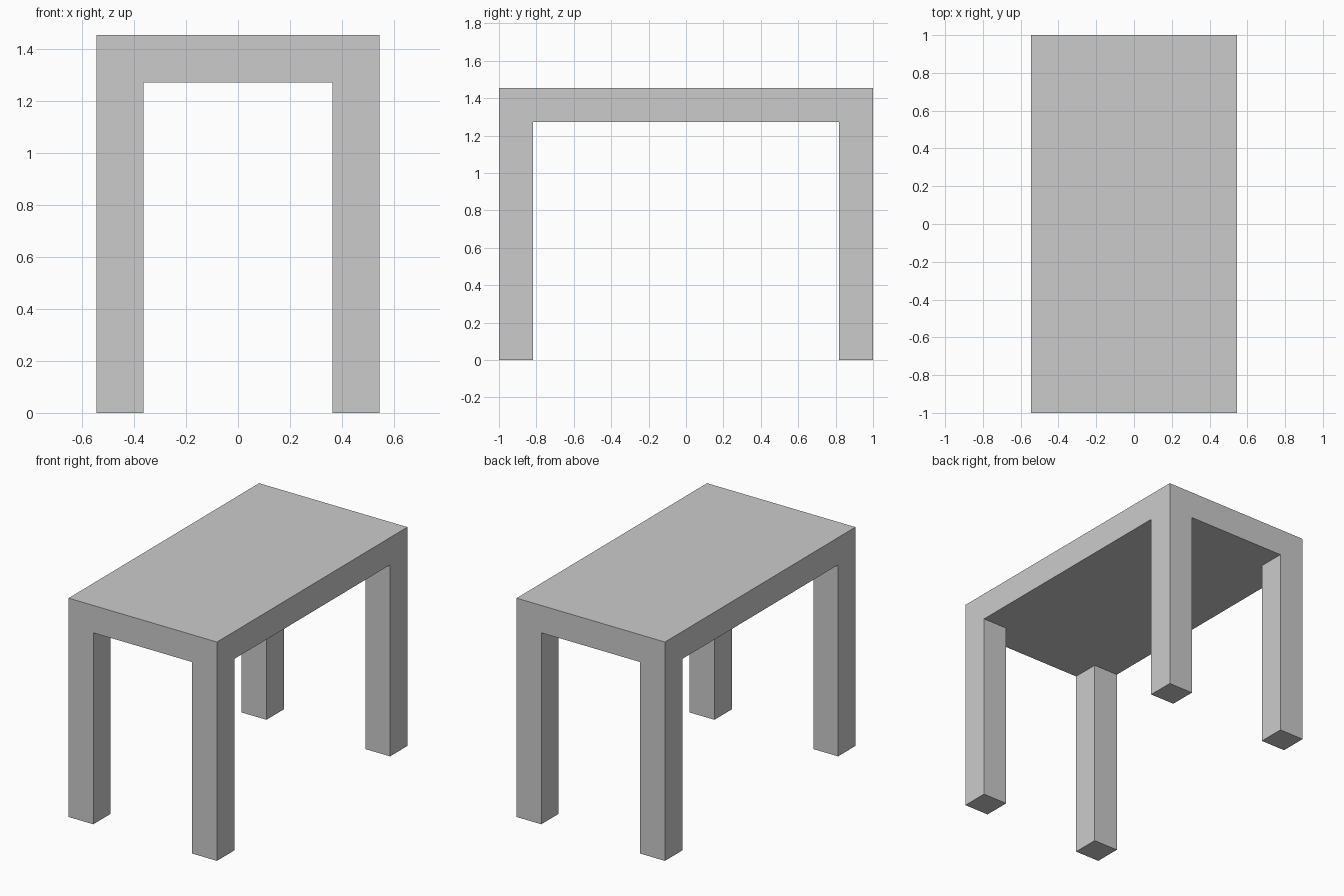
import bpy, bmesh
from mathutils import Matrix, Vector

if "Cube" in bpy.data.objects:
    bpy.data.objects.remove(bpy.data.objects["Cube"])

UNIT = 2 / 11                      # leg and top thickness
WIDTH, LENGTH, HEIGHT = 3 * 2 * UNIT, 11 * UNIT, 8 * UNIT

bm = bmesh.new()

# Table top slab
bmesh.ops.create_cube(bm, size=1, matrix=Matrix.Translation((0, 0, HEIGHT - UNIT / 2))
                      @ Matrix.Diagonal((WIDTH, LENGTH, UNIT, 1)))

# Cut lines that mark out the square leg footprints
for axis, half in ((Vector((1, 0, 0)), WIDTH / 2), (Vector((0, 1, 0)), LENGTH / 2)):
    for side in (-1, 1):
        bmesh.ops.bisect_plane(bm, geom=bm.verts[:] + bm.edges[:] + bm.faces[:],
                               plane_co=axis * side * (half - UNIT), plane_no=axis)

# Legs: pull the four underside corners down to the floor
bm.normal_update()
corners = []
for f in bm.faces:
    c = f.calc_center_median()
    if f.normal.z < -0.9 and abs(c.x) > WIDTH / 2 - UNIT and abs(c.y) > LENGTH / 2 - UNIT:
        corners.append(f)
feet = bmesh.ops.extrude_discrete_faces(bm, faces=corners)["faces"]
for f in feet:
    for v in f.verts:
        v.co.z = 0

# Merge coplanar pieces so legs and top share flush outer faces
bmesh.ops.dissolve_limit(bm, angle_limit=0.01, verts=bm.verts[:], edges=bm.edges[:])
bmesh.ops.recalc_face_normals(bm, faces=bm.faces[:])

mesh = bpy.data.meshes.new("table")
bm.to_mesh(mesh)
bm.free()
bpy.context.collection.objects.link(bpy.data.objects.new("table", mesh))
